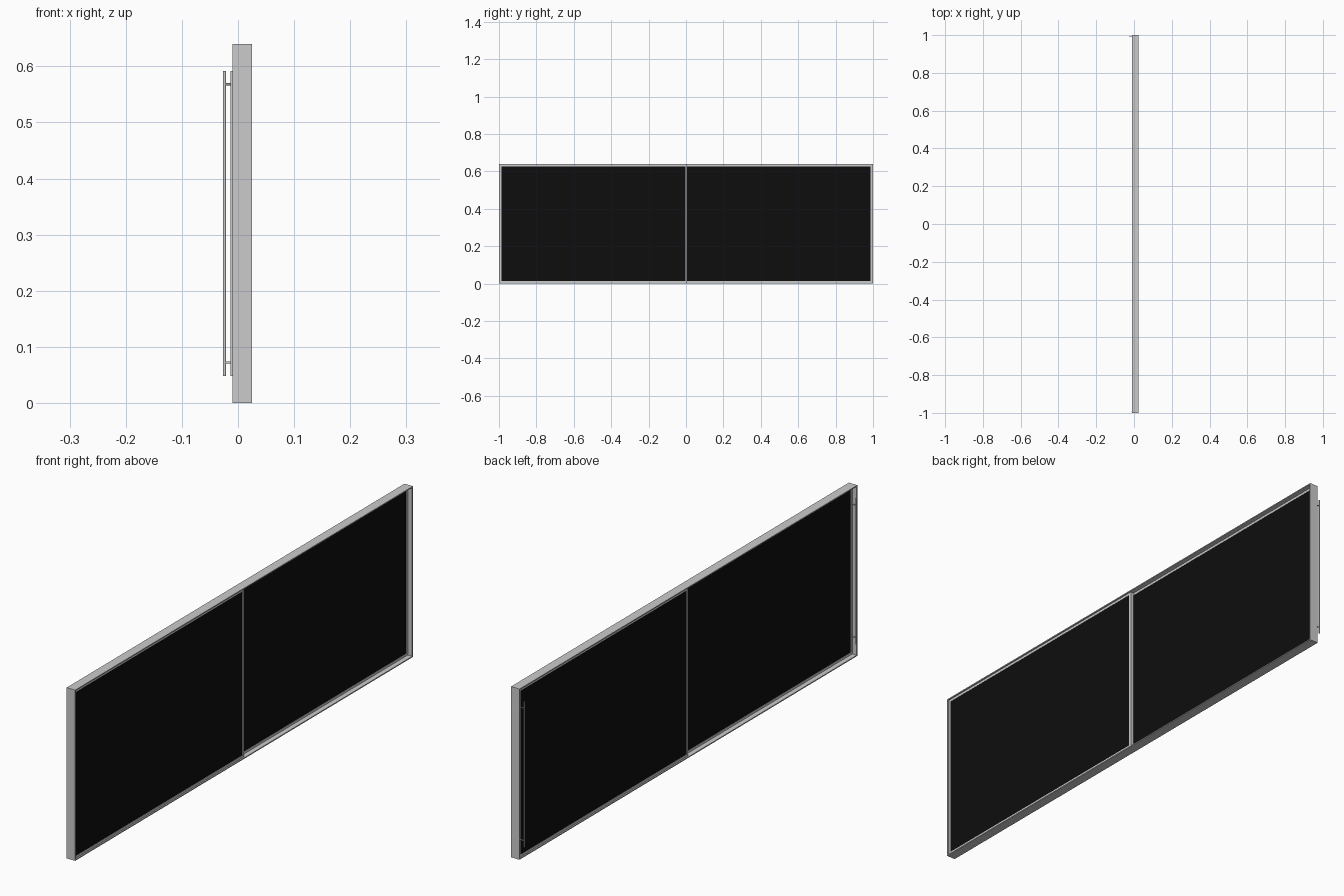
import bpy
from math import pi

if "Cube" in bpy.data.objects:
    bpy.data.objects.remove(bpy.data.objects["Cube"])

black = bpy.data.materials.new("black_glass")
black.diffuse_color = (0.004, 0.004, 0.004, 1)
black.use_nodes = True
black.node_tree.nodes["Principled BSDF"].inputs["Base Color"].default_value = black.diffuse_color


def box(name, x, y, z, mat=None):
    """Box from (min, max) pairs."""
    lo, hi = zip(x, y, z)
    bpy.ops.mesh.primitive_cube_add(size=1, location=[(a + b) / 2 for a, b in zip(lo, hi)])
    ob = bpy.context.object
    ob.name = name
    ob.scale = [b - a for a, b in zip(lo, hi)]
    bpy.ops.object.transform_apply(location=False, rotation=False, scale=True)
    if mat:
        ob.data.materials.append(mat)
    return ob


def rod(name, loc, r, length, rot=(0, 0, 0)):
    bpy.ops.mesh.primitive_cylinder_add(vertices=20, radius=r, depth=length,
                                        location=loc, rotation=rot)
    ob = bpy.context.object
    ob.name = name
    bpy.ops.object.shade_smooth_by_angle()
    return ob


H, T, S = 0.64, 0.004, 0.009   # height, outer frame thickness, door stile width
X = (-0.01, 0.025)

# Outer frame
box("frame_bottom", X, (-1, 1), (0, T))
box("frame_top", X, (-1, 1), (H - T, H))
for side, s in (("left", -1), ("right", 1)):
    box("frame_" + side, X, sorted((s, s * (1 - T))), (T, H - T))

# Two sliding doors on parallel tracks, each with trim, glass and pull handle
for side, s, x0 in (("left", -1, 0.008), ("right", 1, -0.005)):
    x = (x0, x0 + 0.012)
    y0, y1 = sorted((s * (1 - T), -s * 0.006))
    z0, z1 = T, H - T
    n = side + "_door_"
    box(n + "stile_a", x, (y0, y0 + S), (z0, z1))
    box(n + "stile_b", x, (y1 - S, y1), (z0, z1))
    box(n + "rail_bottom", x, (y0 + S, y1 - S), (z0, z0 + S))
    box(n + "rail_top", x, (y0 + S, y1 - S), (z1 - S, z1))
    box(n + "glass", (x0 + 0.001, x0 + 0.011), (y0 + S, y1 - S), (z0 + S, z1 - S), black)
    # Handle bar with two standoffs
    hx, hy = x0 - 0.019, s * 0.9915
    rod(n + "handle", (hx, hy, 0.32), 0.0026, 0.544)
    for i, z in enumerate((0.072, 0.568)):
        rod(n + "standoff_%d" % i, ((hx + x0) / 2, hy, z), 0.002, x0 - hx, (0, pi / 2, 0))
